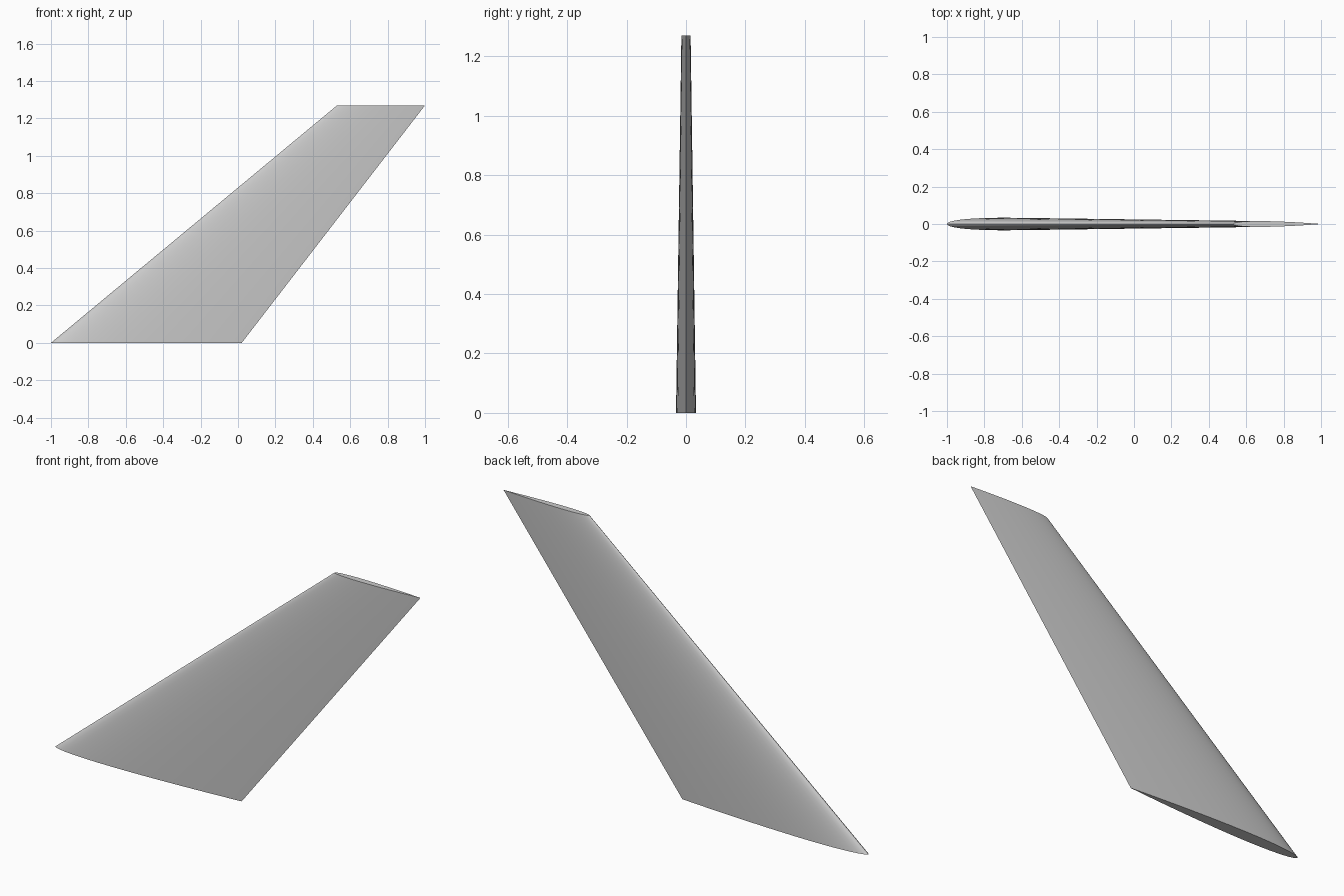
import bpy
import bmesh
import math

cube = bpy.data.objects.get("Cube")
if cube:
    bpy.data.objects.remove(cube, do_unlink=True)

THICKNESS = 0.066   # thickness as a share of the chord
STEPS = 24          # points along each side of the section


def half_thickness(t):
    """Symmetric airfoil with a closed trailing edge."""
    return 5 * THICKNESS * (0.2969 * math.sqrt(t) - 0.126 * t - 0.3516 * t**2
                            + 0.2843 * t**3 - 0.1036 * t**4)


def section(bm, lead, trail, z):
    """Ring of vertices from trailing edge, round the nose and back."""
    chord = trail - lead
    ring = []
    for i in range(2 * STEPS):
        a = math.pi * i / STEPS
        t = (1 + math.cos(a)) / 2
        side = 1 if i < STEPS else -1
        y = 0 if i == 0 else side * half_thickness(t) * chord
        ring.append(bm.verts.new((lead + t * chord, y, z)))
    return ring


# Swept, tapered fin lofted between the root and tip sections
bm = bmesh.new()
root = section(bm, -1.0, 0.02, 0.0)
tip = section(bm, 0.53, 1.0, 1.27)
for i in range(len(root)):
    j = (i + 1) % len(root)
    bm.faces.new((root[i], root[j], tip[j], tip[i]))
bm.faces.new(tip)
bm.faces.new(root[::-1])
bmesh.ops.recalc_face_normals(bm, faces=bm.faces)

mesh = bpy.data.meshes.new("swept_fin")
bm.to_mesh(mesh)
bm.free()
fin = bpy.data.objects.new("swept_fin", mesh)
bpy.context.collection.objects.link(fin)

# Plain grey skin
grey = bpy.data.materials.new("light_grey")
grey.use_nodes = True
colour = (0.6, 0.6, 0.6, 1)
grey.diffuse_color = colour
for node in grey.node_tree.nodes:
    if node.type == "BSDF_PRINCIPLED":
        node.inputs["Base Color"].default_value = colour
mesh.materials.append(grey)

# Smooth skin with sharp end caps and trailing edge
bpy.ops.object.select_all(action="DESELECT")
fin.select_set(True)
bpy.context.view_layer.objects.active = fin
bpy.ops.object.shade_smooth_by_angle(angle=math.radians(40))
